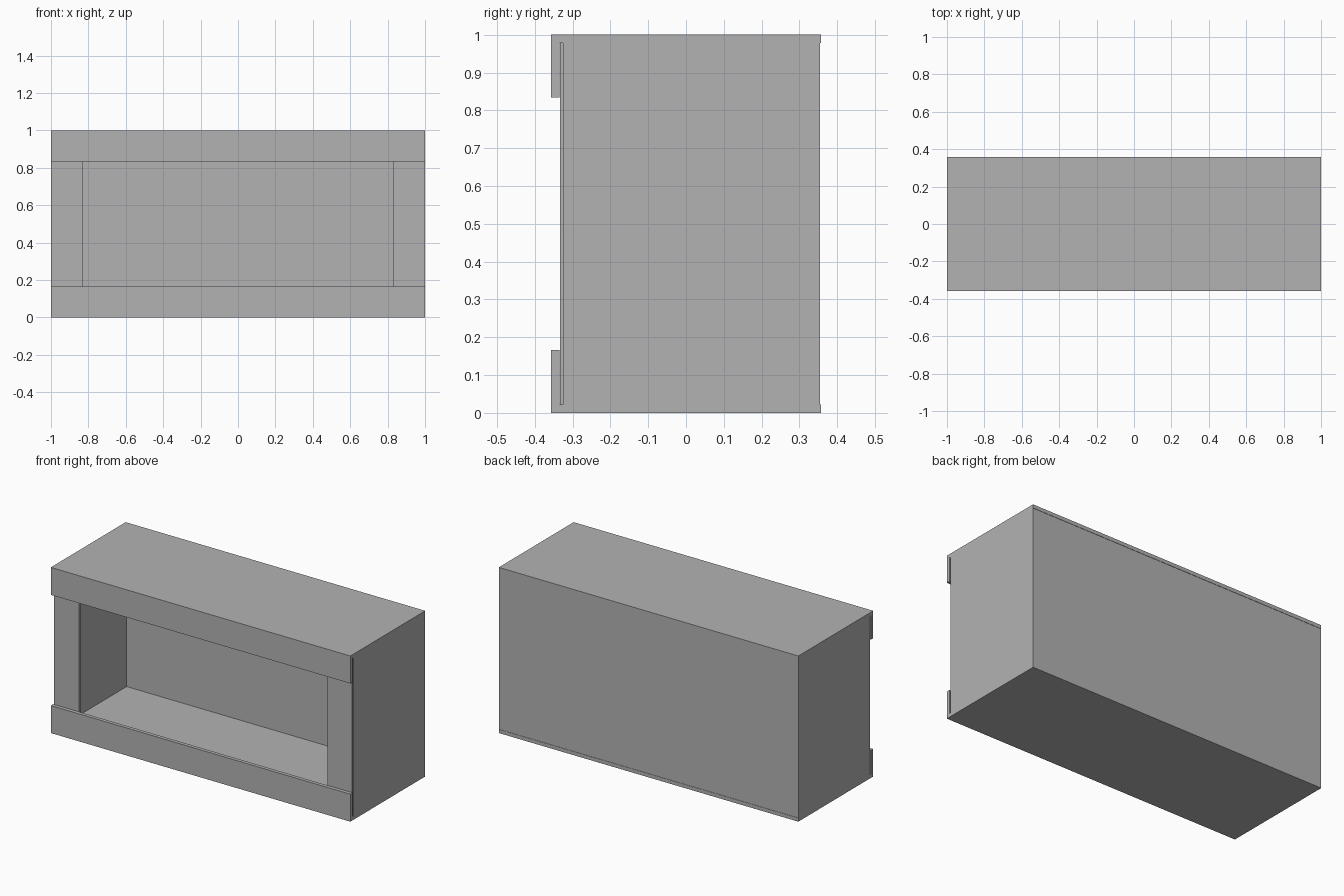
import bpy

cube = bpy.data.objects.get("Cube")
if cube:
    bpy.data.objects.remove(cube, do_unlink=True)

GREY = (0.45, 0.45, 0.45, 1.0)
mat = bpy.data.materials.new("plain grey")
mat.use_nodes = True
mat.diffuse_color = GREY
mat.node_tree.nodes["Principled BSDF"].inputs["Base Color"].default_value = GREY


def board(name, x, y, z):
    """Flat-faced board spanning the given (low, high) ranges."""
    bpy.ops.mesh.primitive_cube_add(size=1)
    ob = bpy.context.object
    ob.name = name
    spans = (x, y, z)
    ob.location = [(a + b) / 2 for a, b in spans]
    ob.scale = [b - a for a, b in spans]
    bpy.ops.object.transform_apply(location=True, rotation=False, scale=True)
    ob.data.materials.append(mat)
    return ob


T = 0.022            # board thickness
FRONT, BACK = -0.357, 0.357
RAIL_BACK = FRONT + T
SIDE_FRONT = -0.325
RAIL_H = 0.166
full = (-1, 1)

# Carcass
board("bottom_panel", full, (RAIL_BACK, BACK), (0, T))
board("top_panel", full, (RAIL_BACK, BACK), (1 - T, 1))
board("back_panel", (-1 + T, 1 - T), (BACK - T, BACK - 0.002), (T, 1 - T))

# Front rails stand proud of the stiles
board("bottom_rail", full, (FRONT, RAIL_BACK), (0, RAIL_H))
board("top_rail", full, (FRONT, RAIL_BACK), (1 - RAIL_H, 1))

# Sides and front stiles, left and right
for side, s in (("left", 1), ("right", -1)):
    board(side + "_side_panel", sorted((s * (1 - T), s)),
          (SIDE_FRONT, BACK - 0.002), (T, 1 - T))
    board(side + "_stile", sorted((s * 0.83, s * 0.994)),
          (RAIL_BACK + 0.002, RAIL_BACK + T), (T, 1 - T))
